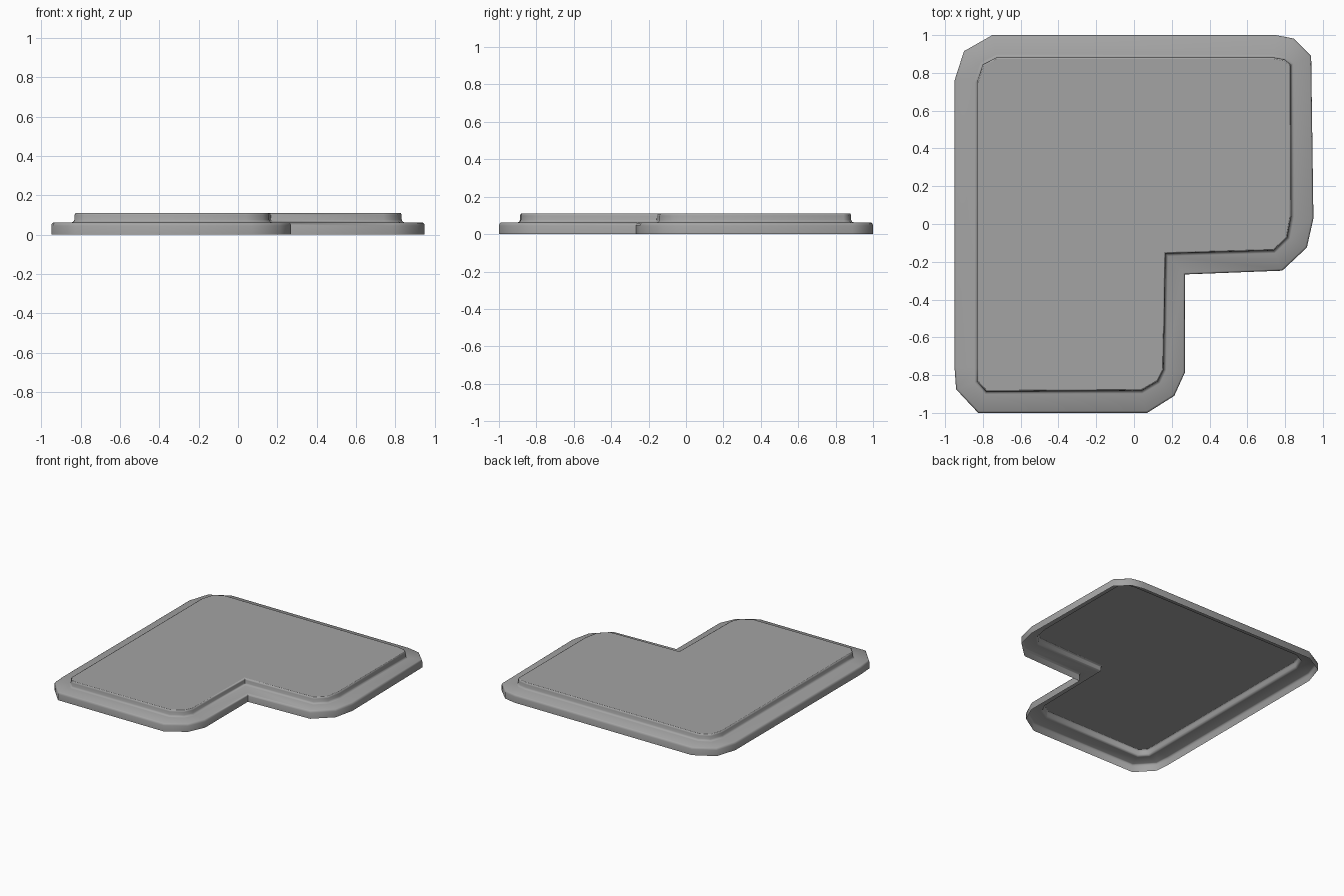
import bpy, bmesh, math
from mathutils import Vector

if "Cube" in bpy.data.objects:
    bpy.data.objects.remove(bpy.data.objects["Cube"])

# L-shaped outlines, clockwise from the back left corner: outer rim and raised step
outer = [(-.95, .76), (-.9, .915), (-.75, 1), (.75, 1), (.845, .982), (.938, .89),
         (.95, .03), (.915, -.125), (.785, -.247), (.27, -.267),
         (.27, -.785), (.213, -.91), (.07, -1), (-.825, -1), (-.942, -.875), (-.95, -.76)]
inner = [(-.827, .75), (-.797, .842), (-.725, .878), (.735, .878), (.795, .867), (.828, .84),
         (.828, .04), (.808, -.07), (.738, -.137), (.163, -.152),
         (.153, -.77), (.123, -.83), (.04, -.878), (-.78, -.883), (-.827, -.832), (-.827, -.76)]

# Stepped cross-section: (blend from outer to inner outline, height)
profile = [(0, 0), (0, .045), (.025, .056), (.08, .061), (.84, .062), (.92, .066),
           (.96, .076), (.965, .098), (.985, .108), (1.03, .111)]

# Hollow shell, open underneath
bm = bmesh.new()
rings = []
for t, z in profile:
    ring = []
    for o, i in zip(outer, inner):
        p = Vector(o).lerp(Vector(i), t)
        ring.append(bm.verts.new((p.x, p.y, z)))
    rings.append(ring)
n = len(outer)
for a, b in zip(rings, rings[1:]):
    for k in range(n):
        j = (k + 1) % n
        bm.faces.new((a[k], b[k], b[j], a[j]))
top = bm.faces.new(rings[-1][::-1])  # flat top panel

mesh = bpy.data.meshes.new("stepped_plate")
bm.faces.index_update()
top_index = top.index
bm.to_mesh(mesh)
bm.free()
plate = bpy.data.objects.new("stepped_plate", mesh)
bpy.context.collection.objects.link(plate)
bpy.context.view_layer.objects.active = plate
plate.select_set(True)
bpy.ops.object.shade_smooth_by_angle(angle=math.radians(60))
mesh.polygons[top_index].use_smooth = False

# Darker grey finish
grey = bpy.data.materials.new("dark_grey")
grey.diffuse_color = (.37, .37, .37, 1)
grey.use_nodes = True
grey.node_tree.nodes["Principled BSDF"].inputs["Base Color"].default_value = grey.diffuse_color
mesh.materials.append(grey)
